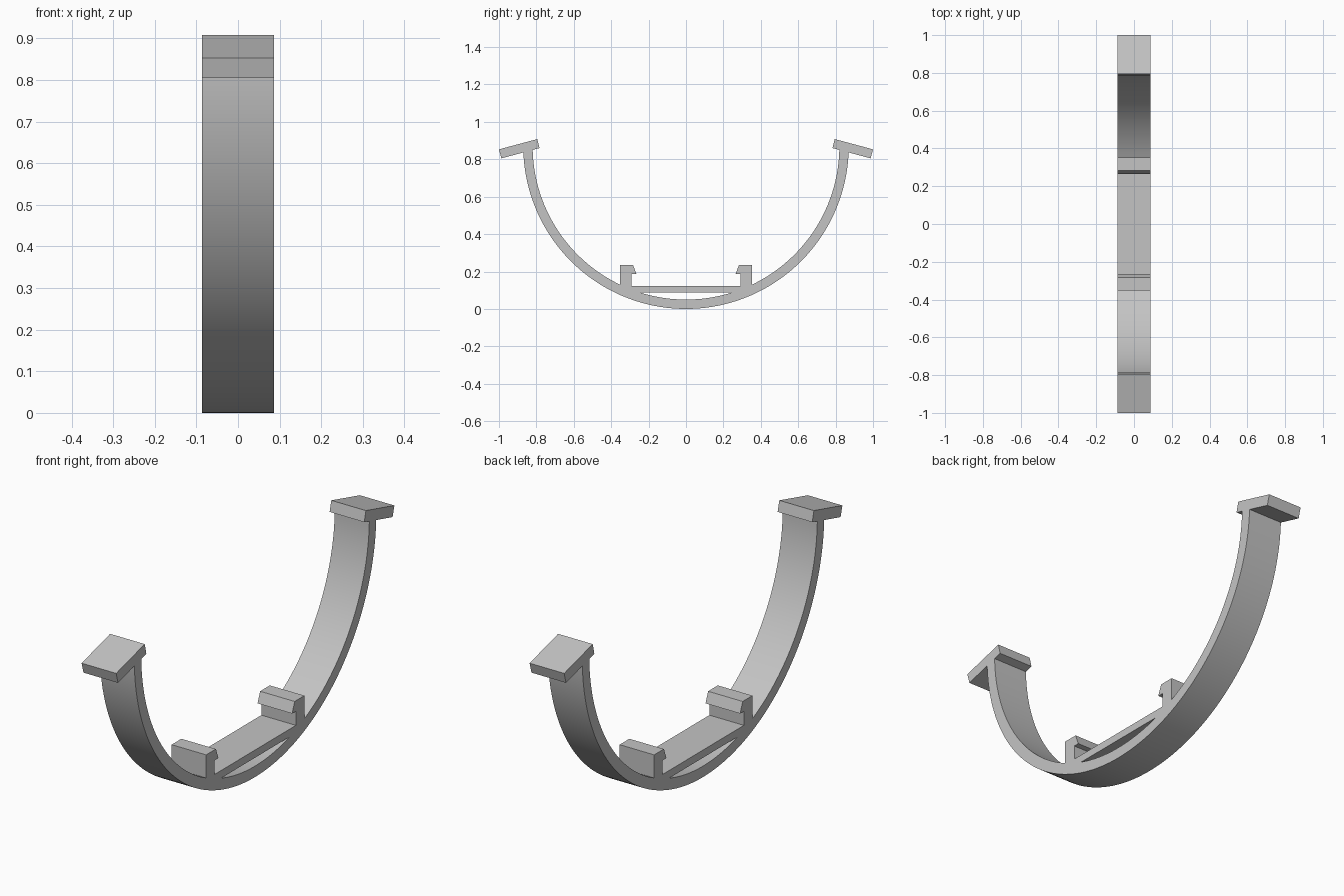
import bpy
import math
from mathutils import Matrix

cube = bpy.data.objects.get("Cube")
if cube:
    bpy.data.objects.remove(cube)

HALF_WIDTH = 0.087
OUTER, INNER, CENTRE = 0.87, 0.82, 0.87
FLOOR_LOW, FLOOR_TOP = 0.088, 0.123

grey = bpy.data.materials.new("plain_grey")
grey.use_nodes = True
colour = (0.55, 0.55, 0.55, 1)
grey.diffuse_color = colour
grey.node_tree.nodes["Principled BSDF"].inputs["Base Color"].default_value = colour


def arc(radius, start, end, steps):
    """Points on a circle about the cradle centre, angles in radians."""
    angles = [start + (end - start) * i / steps for i in range(steps + 1)]
    return [(radius * math.cos(a), CENTRE + radius * math.sin(a)) for a in angles]


def mirrored(half):
    """Close a half profile that starts and ends on the centre line."""
    return half + [(-u, v) for u, v in reversed(half) if u > 0.0001]


def add_loop(curve, points):
    spline = curve.splines.new("POLY")
    spline.points.add(len(points) - 1)
    for point, (u, v) in zip(spline.points, points):
        point.co = (u, v, 0, 1)
    spline.use_cyclic_u = True


bottom = -math.pi / 2

# Tilted end pad and inward-facing clip
pad = [(0.783, 0.860), (0.795, 0.908), (1.0, 0.853), (0.987, 0.805)]
pad = pad[::-1]
clip = [(0.353, 0.235), (0.283, 0.235), (0.265, 0.187), (0.292, 0.187),
        (0.292, FLOOR_TOP)]

# Outer band, pad, inner band, clip, floor
clip_foot = -math.acos(clip[0][0] / INNER)
outline = arc(OUTER, bottom, math.radians(-2.2), 48)
outline += pad
outline += arc(INNER, math.radians(-1.4), clip_foot, 36)
outline += clip + [(0, FLOOR_TOP)]

# Crescent opening between floor and band
floor_end = math.asin((FLOOR_LOW - CENTRE) / INNER)
opening = arc(INNER, bottom, floor_end, 12) + [(0, FLOOR_LOW)]

curve = bpy.data.curves.new("curved_cradle", "CURVE")
curve.dimensions = "2D"
curve.fill_mode = "BOTH"
curve.extrude = HALF_WIDTH
add_loop(curve, mirrored(outline))
add_loop(curve, mirrored(opening))
curve.materials.append(grey)

cradle = bpy.data.objects.new("curved_cradle", curve)
bpy.context.collection.objects.link(cradle)
bpy.ops.object.select_all(action="DESELECT")
cradle.select_set(True)
bpy.context.view_layer.objects.active = cradle
bpy.ops.object.convert(target="MESH")

# Stand the profile upright, running along y
cradle = bpy.context.view_layer.objects.active
upright = Matrix(((0, 0, 1, 0), (1, 0, 0, 0), (0, 1, 0, 0), (0, 0, 0, 1)))
cradle.data.transform(upright)

# Weld the caps to the walls and smooth only the curved band
bpy.ops.object.mode_set(mode="EDIT")
bpy.ops.mesh.select_all(action="SELECT")
bpy.ops.mesh.remove_doubles(threshold=0.0001)
bpy.ops.mesh.normals_make_consistent(inside=False)
bpy.ops.object.mode_set(mode="OBJECT")
bpy.ops.object.shade_smooth_by_angle(angle=math.radians(20))
